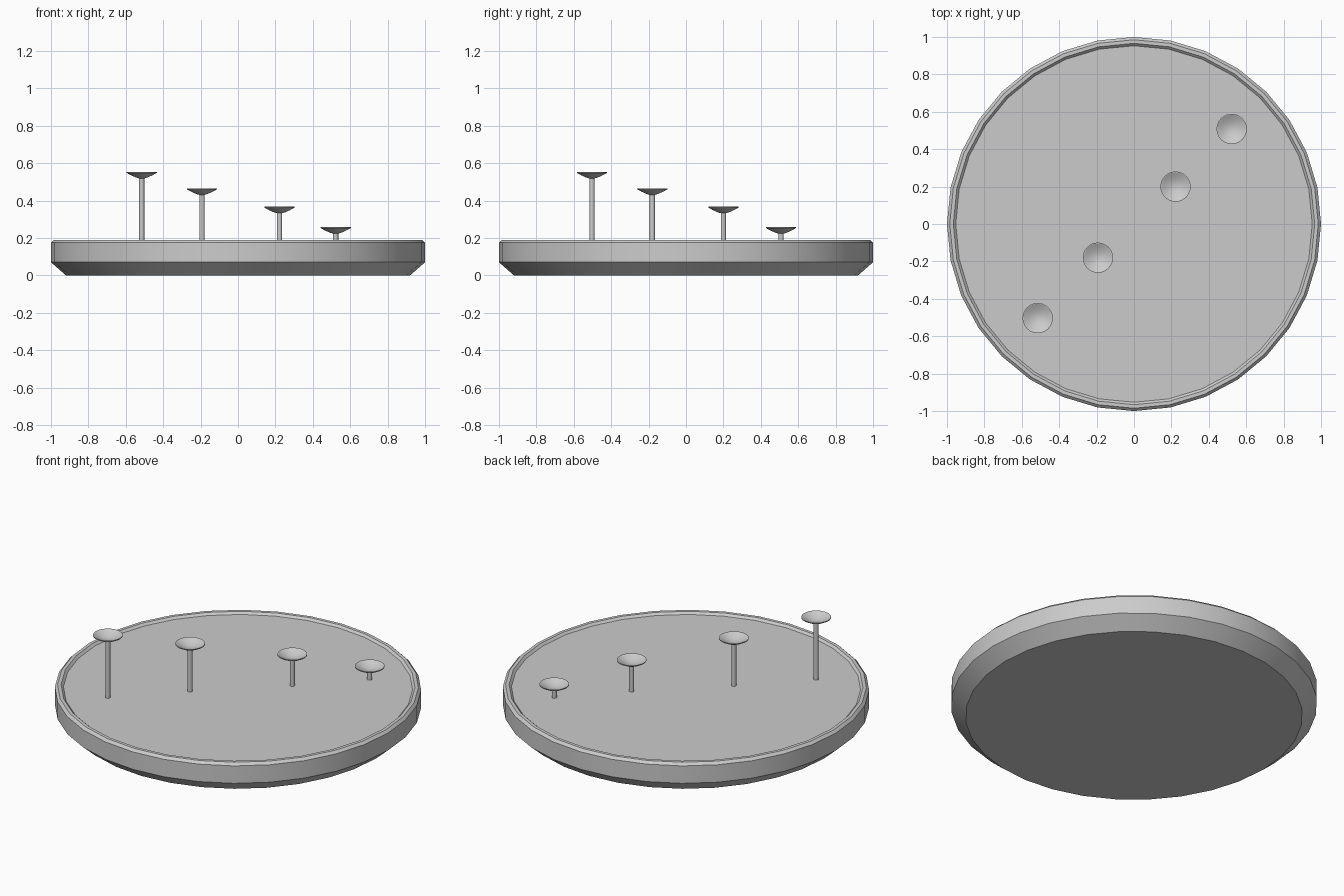
import bpy, bmesh, math

if "Cube" in bpy.data.objects:
    bpy.data.objects.remove(bpy.data.objects["Cube"])


def lathe(name, profile, loc=(0, 0, 0), sides=32):
    """Spin an (r, z) profile around z; r = 0 points become poles, ends are capped."""
    bm = bmesh.new()
    rings = []
    for r, z in profile:
        rings.append([bm.verts.new((r * math.cos(a), r * math.sin(a), z))
                      for a in (2 * math.pi * i / sides for i in range(sides))])
    for lo, hi in zip(rings, rings[1:]):
        for i in range(sides):
            j = (i + 1) % sides
            bm.faces.new((lo[i], lo[j], hi[j], hi[i]))
    bm.faces.new(rings[0][::-1])
    bm.faces.new(rings[-1])
    bmesh.ops.recalc_face_normals(bm, faces=bm.faces)
    mesh = bpy.data.meshes.new(name)
    bm.to_mesh(mesh)
    bm.free()
    obj = bpy.data.objects.new(name, mesh)
    obj.location = loc
    bpy.context.collection.objects.link(obj)
    bpy.ops.object.select_all(action='DESELECT')
    obj.select_set(True)
    bpy.context.view_layer.objects.active = obj
    bpy.ops.object.shade_smooth_by_angle(angle=math.radians(25))
    return obj


# Round base with undercut foot, bevelled rim and shallow recessed top
FLOOR = 0.177
lathe("base", [(0.92, 0), (1, 0.07), (1, 0.175), (0.985, 0.19),
               (0.966, 0.19), (0.953, FLOOR)])

# Stepped row of dishes on thin posts: x, y, rim height
stands = [(-0.515, -0.503, 0.553), (-0.193, -0.18, 0.465),
          (0.222, 0.2, 0.367), (0.522, 0.508, 0.258)]
for n, (x, y, top) in enumerate(stands, 1):
    lathe(f"post_{n}", [(0.014, FLOOR - 0.01), (0.014, top - 0.03)], (x, y, 0), 16)
    # Thin hollow dish: outside up to the rim, then back down the inside
    lathe(f"dish_{n}", [(0.014, -0.035), (0.03, -0.03), (0.055, -0.019), (0.081, -0.005),
                        (0.081, 0), (0.077, 0), (0.055, -0.012), (0.03, -0.022),
                        (0.01, -0.026)], (x, y, top), 24)
